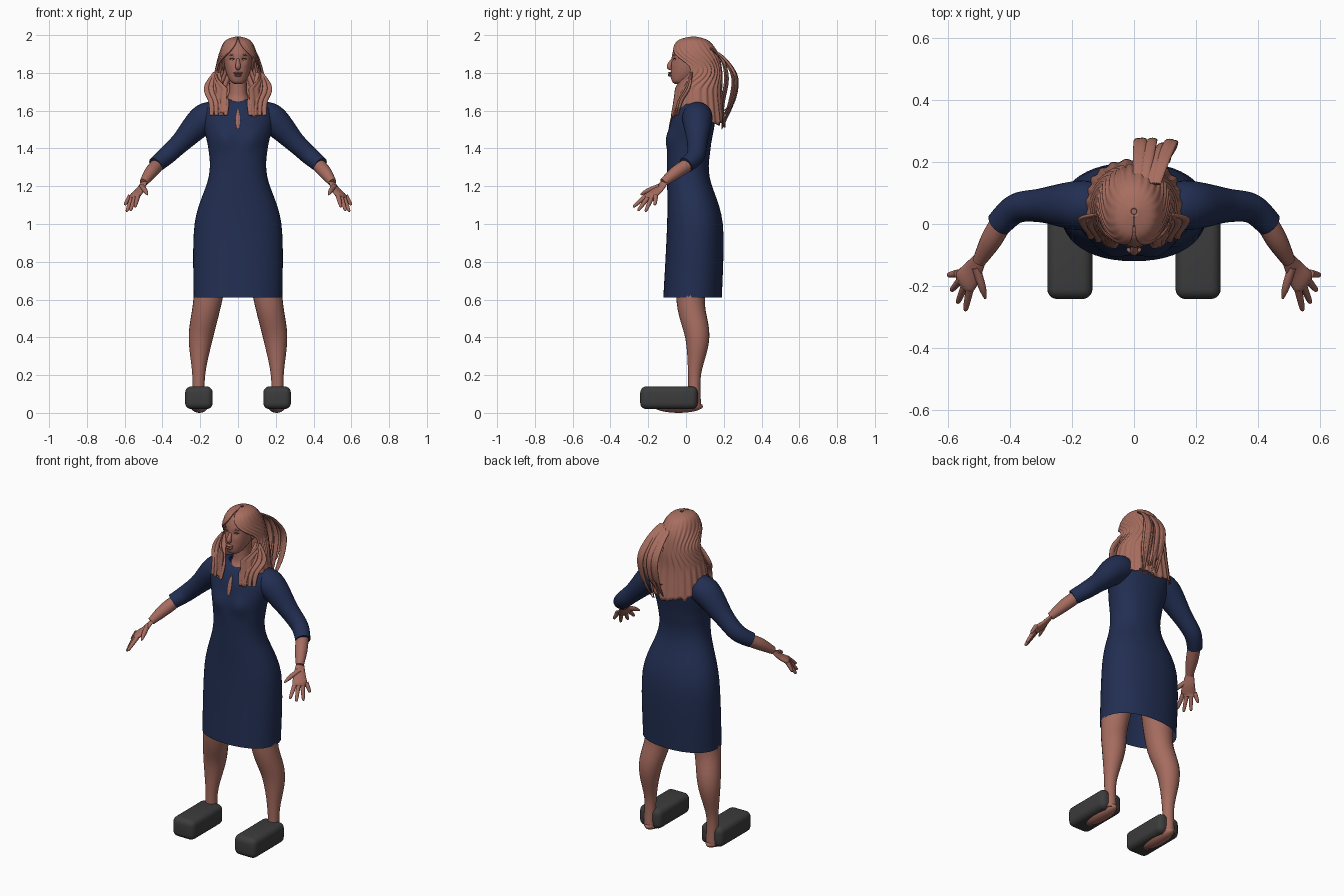
import bpy, bmesh, math, random
from mathutils import Vector

random.seed(4)
if "Cube" in bpy.data.objects:
    bpy.data.objects.remove(bpy.data.objects["Cube"], do_unlink=True)


def material(name, color):
    mat = bpy.data.materials.new(name)
    mat.use_nodes = True
    mat.diffuse_color = (*color, 1)
    mat.node_tree.nodes["Principled BSDF"].inputs["Base Color"].default_value = (*color, 1)
    return mat


SKIN = material("warm skin", (.38, .15, .115))
HAIR = material("copper hair", (.39, .155, .115))
NAVY = material("navy cloth", (.016, .028, .085))
DARK = material("dark grey", (.045, .045, .045))


def finish(name, bm, mat):
    bmesh.ops.recalc_face_normals(bm, faces=bm.faces)
    mesh = bpy.data.meshes.new(name)
    bm.to_mesh(mesh)
    bm.free()
    mesh.materials.append(mat)
    ob = bpy.data.objects.new(name, mesh)
    bpy.context.collection.objects.link(ob)
    bpy.ops.object.select_all(action="DESELECT")
    ob.select_set(True)
    bpy.context.view_layer.objects.active = ob
    bpy.ops.object.shade_smooth_by_angle(angle=math.radians(60))
    return ob


def resample(rows, steps=6):
    """Smooth spline through rows of numbers."""
    out = []
    for i in range(len(rows) - 1):
        before, start = rows[max(i - 1, 0)], rows[i]
        end, after = rows[i + 1], rows[min(i + 2, len(rows) - 1)]
        for k in range(steps):
            t = k / steps
            out.append([b + t / 2 * (c - a + t * (2 * a - 5 * b + 4 * c - d + t * (3 * (b - c) + d - a)))
                        for a, b, c, d in zip(before, start, end, after)])
    return out + [list(rows[-1])]


def power(value, exponent):
    return math.copysign(abs(value) ** (2 / exponent), value)


def skin_rings(name, rings, mat, closed=True, caps=True):
    bm = bmesh.new()
    loops = [[bm.verts.new(point) for point in ring] for ring in rings]
    count = len(loops[0])
    for lower, upper in zip(loops, loops[1:]):
        for i in range(count if closed else count - 1):
            j = (i + 1) % count
            bm.faces.new((lower[i], lower[j], upper[j], upper[i]))
    if caps:
        bm.faces.new(loops[0])
        bm.faces.new(loops[-1])
    return finish(name, bm, mat)


def level_ring(row, angles, exponent=2.2):
    """Flat oval from a row of height, half width, front reach and back reach."""
    z, width, front, back = row
    return [Vector((width * power(math.sin(q), exponent),
                    (back - front) / 2 - (back + front) / 2 * power(math.cos(q), exponent), z)) for q in angles]


def column(name, rows, mat, caps=True, warp=lambda p: p, sides=48):
    angles = [math.tau * k / sides for k in range(sides)]
    rings = [[warp(p) for p in level_ring(row, angles)] for row in rows]
    skin_rings(name, rings, mat, caps=caps)


def tube(name, rows, mat, wide=(0, 1, 0), flat=1, flip=1, sides=16):
    """Tube through rows of x, y, z and radius, flattened across its wide direction."""
    rows = resample(rows)
    centers = [Vector(row[:3]) for row in rows]
    rings = []
    for i, center in enumerate(centers):
        along = (centers[min(i + 1, len(rows) - 1)] - centers[max(i - 1, 0)]).normalized()
        across = Vector(wide)
        across = (across - along * across.dot(along)).normalized()
        thick = along.cross(across) * flat
        ring = []
        for k in range(sides):
            q = math.tau * k / sides
            p = center + (across * math.cos(q) + thick * math.sin(q)) * rows[i][3]
            ring.append(Vector((p.x * flip, p.y, p.z)))
        rings.append(ring)
    skin_rings(name, rings, mat)


def ellipsoid(name, center, size, mat):
    bm = bmesh.new()
    bmesh.ops.create_uvsphere(bm, u_segments=24, v_segments=12, radius=1)
    bmesh.ops.scale(bm, vec=size, verts=bm.verts)
    bmesh.ops.translate(bm, vec=center, verts=bm.verts)
    finish(name, bm, mat)


def bump(p, x, z, radius):
    """Soft round weight on both sides of the front."""
    return math.exp(-((abs(p.x) - x) ** 2 + (p.z - z) ** 2) / radius ** 2) if p.y < .02 else 0


def bust(p):
    p.y -= .02 * bump(p, .075, 1.45, .05)
    return p


def face(p):
    p.y += .012 * bump(p, .03, 1.87, .015) - .006 * bump(p, 0, 1.79, .02)
    return p


# Dress body, open at the hem and neck
torso = resample([(.61, .235, .12, .19), (1, .23, .1, .195), (1.25, .155, .1, .125), (1.4, .157, .1, .13),
                  (1.55, .19, .08, .155), (1.63, .17, .045, .15), (1.66, .085, .01, .12)])
column("dress", torso, NAVY, caps=False, warp=bust)

# Keyhole opening following the chest
column("neckline_keyhole", [(z, .012 * math.sin(math.pi * (z - 1.48) / .14), front + .004, .003 - front)
                            for z, width, front, back in torso if 1.48 < z < 1.62], SKIN)

# Neck, head and face
column("neck", resample([(1.61, .08, .055, .14), (1.66, .06, .02, .11), (1.7, .048, .01, .1),
                         (1.8, .046, .01, .1)]), SKIN)
column("head", resample([(1.742, .02, .06, -.02), (1.76, .043, .075, .03), (1.82, .068, .078, .12),
                         (1.9, .075, .073, .155), (1.96, .06, .045, .13), (1.985, .015, -.02, .06)]),
       SKIN, warp=face)
tube("nose", [(0, -.066, 1.88, .006), (0, -.088, 1.835, .014), (0, -.07, 1.82, .008)], SKIN, wide=(1, 0, 0))
ellipsoid("upper_lip", (0, -.083, 1.8), (.024, .013, .006), SKIN)
ellipsoid("lower_lip", (0, -.083, 1.787), (.02, .013, .007), SKIN)
ellipsoid("mouth_line", (0, -.092, 1.793), (.017, .003, .0015), DARK)

HAND_WIDTH = (.5, .9, .1)
INDEX_KNUCKLE, LITTLE_KNUCKLE = Vector((.53, -.21, 1.15)), Vector((.57, -.16, 1.15))
FINGERTIPS = {"index": (.545, -.28, 1.09), "middle": (.57, -.255, 1.07),
              "ring": (.59, -.215, 1.065), "little": (.6, -.165, 1.1)}

for side, s in (("left", 1), ("right", -1)):
    # Rounded foot block
    bm = bmesh.new()
    bmesh.ops.create_cube(bm, size=1)
    bmesh.ops.scale(bm, vec=(.146, .305, .12), verts=bm.verts)
    bmesh.ops.bevel(bm, geom=bm.edges[:], offset=.033, segments=5, profile=.5, affect="EDGES")
    bmesh.ops.translate(bm, vec=(.207 * s, -.09, .08), verts=bm.verts)
    finish(side + "_foot_block", bm, DARK)

    # Leg and bare foot
    tube(side + "_leg", [(.12, .05, .9, .1), (.16, .025, .6, .076), (.197, .06, .4, .064),
                         (.208, .045, .2, .034), (.208, .045, .03, .035)], SKIN, flip=s, sides=24)
    ellipsoid(side + "_foot", (.205 * s, -.04, .035), (.045, .13, .035), SKIN)

    # Sleeve, forearm and hand
    tube(side + "_sleeve", [(.1, .06, 1.57, .07), (.18, .06, 1.555, .08), (.3, .06, 1.435, .055),
                            (.38, .05, 1.36, .048), (.437, 0, 1.312, .042)], NAVY, flip=s, sides=28)
    tube(side + "_forearm", [(.42, .02, 1.32, .035), (.46, -.05, 1.275, .035), (.5, -.12, 1.22, .022)],
         SKIN, flip=s)
    tube(side + "_palm", [(.495, -.11, 1.225, .022), (.52, -.15, 1.18, .034), (.545, -.185, 1.15, .041),
                          (.55, -.195, 1.135, .034)], SKIN, HAND_WIDTH, flat=.4, flip=s)
    tube(side + "_thumb", [(.51, -.14, 1.2, .014), (.49, -.205, 1.175, .012), (.48, -.24, 1.155, .004)],
         SKIN, flip=s)
    for i, (finger, tip) in enumerate(FINGERTIPS.items()):
        base, end = INDEX_KNUCKLE.lerp(LITTLE_KNUCKLE, i / 3), Vector(tip)
        tube(f"{side}_{finger}_finger", [(*base, .013), (*base.lerp(end, .5), .011),
                                         (*base.lerp(end, .9), .008), (*end, .003)], SKIN, HAND_WIDTH, flip=s)

    # Eye, ear, lashes and brow
    ellipsoid(side + "_eye", (.031 * s, -.049, 1.868), (.014, .012, .008), SKIN)
    ellipsoid(side + "_ear", (.076 * s, .035, 1.84), (.008, .018, .03), SKIN)
    for part, height, radius, mat in (("lashes", 1.87, .003, DARK), ("brow", 1.89, .004, SKIN)):
        tube(f"{side}_{part}", [(.014, -.064, height, radius), (.032, -.063, height + .007, radius),
                                (.048, -.05, height, radius / 2)], mat, (0, 0, 1), flip=s)

# Hair shell, parted over the face and ragged at the ends
COLUMNS = 160
ragged = [random.uniform(-.015, .012) for i in range(COLUMNS)]
rings = []
for row in resample([(1.993, .01, -.03, .05), (1.97, .068, .045, .12), (1.9, .1, .08, .17),
                     (1.8, .124, .065, .19), (1.7, .145, .07, .19), (1.58, .162, .09, .208)]):
    z = row[0]
    gap = math.radians(max(75 * math.exp(-((z - 1.82) / .09) ** 2), 22 if z < 1.8 else 0))
    angles = [gap + (math.tau - 2 * gap) * i / COLUMNS for i in range(COLUMNS + 1)]
    ring = level_ring(row, angles)
    low = max(0, (1.8 - z) / .22) ** 2
    for i, p in enumerate(ring):
        ripple = 1 + .018 * min(1, (2 - z) * 10) * math.sin(i * math.tau / 8 + 3 * z)
        p.x *= ripple
        p.y *= ripple
        p.z += low * (ragged[i // 4] - .06 * max(0, -math.cos(angles[i])))
    rings.append(ring)
shell = skin_rings("hair_shell", rings, HAIR, closed=False, caps=False)
solid = shell.modifiers.new("thickness", "SOLIDIFY")
solid.thickness = .006

# Swept locks trailing behind the head
for i in range(11):
    x = .015 + .011 * i
    reach = random.uniform(.205, .272)
    tube(f"back_lock_{i}", [(x * .6, .13, 1.93, .012), (x * .8, .12 + reach / 3, 1.87, .016),
                            (x, reach, 1.77, .016), (x, reach - .02, 1.64, .012),
                            (x * .8, .19, random.uniform(1.5, 1.6), .003)], HAIR, (1, 0, 0), flat=.45)

# Front locks lying on the chest
for side, s in (("left", 1), ("right", -1)):
    for i in range(4):
        x = .065 + .025 * i
        y = .01 * i
        tube(f"{side}_front_lock_{i}", [(.105 + y / 2, .03, 1.8, .012), (x + .025, y - .015, 1.72, .016),
                                        (x, y - .055, 1.65, .017), (x, y - .075, 1.575, .01)],
             HAIR, (1, 0, 0), flat=.5, flip=s)
